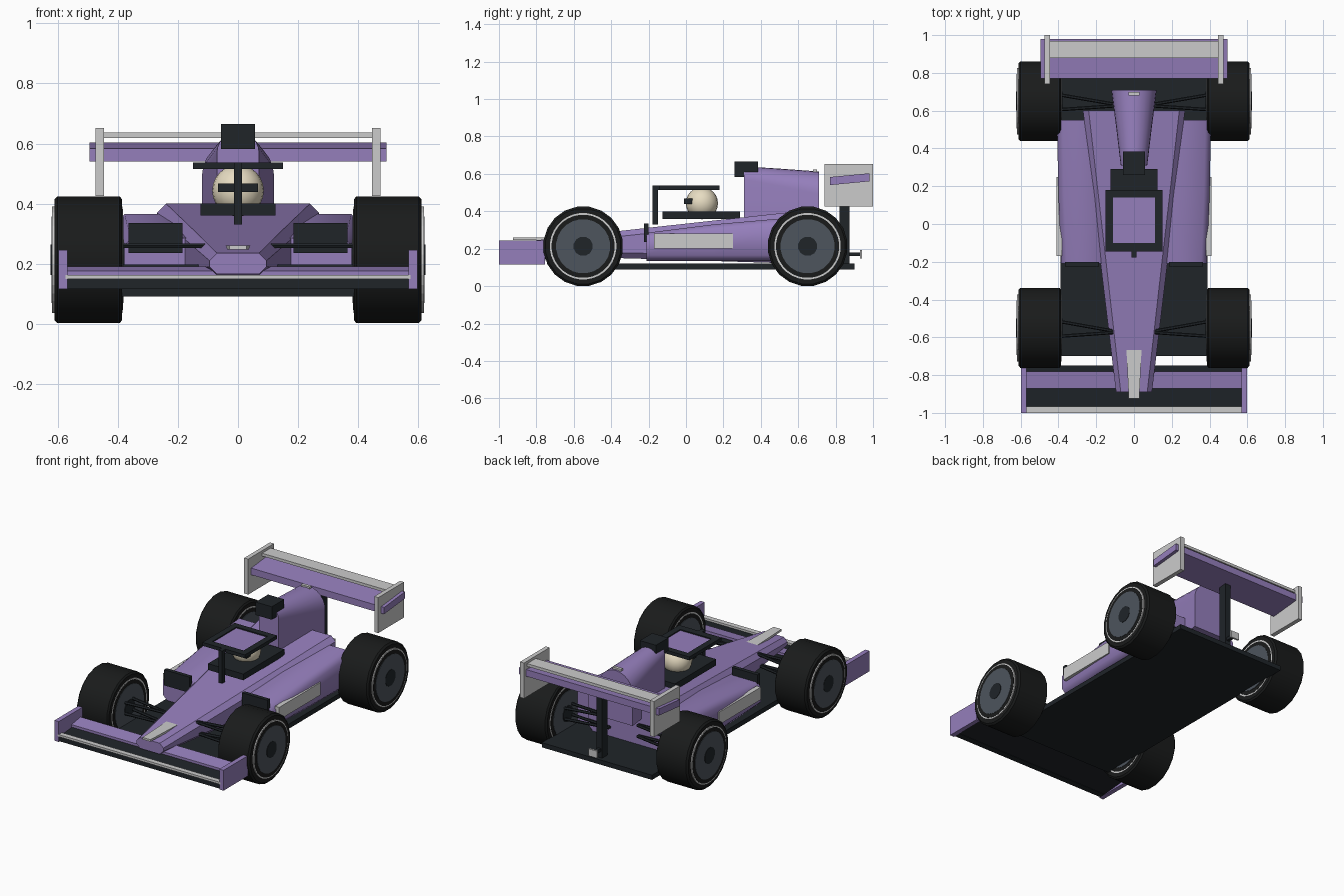
import bpy, bmesh, math
from mathutils import Vector

if "Cube" in bpy.data.objects:
    bpy.data.objects.remove(bpy.data.objects["Cube"])


def material(name, r, g, b):
    m = bpy.data.materials.new(name)
    m.diffuse_color = (r, g, b, 1)
    m.use_nodes = True
    m.node_tree.nodes["Principled BSDF"].inputs["Base Color"].default_value = m.diffuse_color
    return m


PURPLE = material("purple_paint", 0.30, 0.21, 0.50)
DARK = material("carbon", 0.014, 0.018, 0.022)
TYRE = material("rubber", 0.010, 0.011, 0.011)
LIGHT = material("light_trim", 0.56, 0.54, 0.56)
RIM = material("rim_grey", 0.075, 0.09, 0.11)
CREAM = material("cream", 0.80, 0.72, 0.54)


def finish(name, bm, mat, smooth=None):
    bmesh.ops.recalc_face_normals(bm, faces=bm.faces)
    me = bpy.data.meshes.new(name)
    bm.to_mesh(me)
    bm.free()
    me.materials.append(mat)
    ob = bpy.data.objects.new(name, me)
    bpy.context.collection.objects.link(ob)
    if smooth:
        bpy.context.view_layer.objects.active = ob
        bpy.ops.object.select_all(action='DESELECT')
        ob.select_set(True)
        bpy.ops.object.shade_smooth_by_angle(angle=math.radians(smooth))
    return ob


def loft(name, rings, mat, smooth=None):
    bm = bmesh.new()
    vs = [[bm.verts.new(p) for p in r] for r in rings]
    n = len(vs[0])
    for a, b in zip(vs, vs[1:]):
        for i in range(n):
            bm.faces.new((a[i], a[(i + 1) % n], b[(i + 1) % n], b[i]))
    bm.faces.new(vs[0])
    bm.faces.new(vs[-1])
    return finish(name, bm, mat, smooth)


def box(name, x, y, z, mat, rise=0):
    # rise lifts the rear edge, giving a wing its angle of attack
    rings = [[(x[0], yy, z[0] + r), (x[1], yy, z[0] + r),
              (x[1], yy, z[1] + r), (x[0], yy, z[1] + r)]
             for yy, r in ((y[0], 0), (y[1], rise))]
    return loft(name, rings, mat)


def pair(name, x, y, z, mat):
    for side, s in (("left", -1), ("right", 1)):
        box(f"{name}_{side}", (s * x[0], s * x[1]), y, z, mat)


def turned(name, x_r, c, mat, sides=20, smooth=None):
    # solid of revolution about the x axis: list of (x, radius)
    rings = [[(x, c[0] + r * math.sin(2 * math.pi * (i + .5) / sides),
               c[1] + r * math.cos(2 * math.pi * (i + .5) / sides))
              for i in range(sides)] for x, r in x_r]
    return loft(name, rings, mat, smooth)


def rod(name, a, b, r, mat):
    a, b = Vector(a), Vector(b)
    d = (b - a).normalized()
    u = d.cross(Vector((0, 0, 1))).normalized()
    w = d.cross(u)
    rings = [[p + r * (u * math.cos(t * math.pi / 3) + w * math.sin(t * math.pi / 3))
              for t in range(6)] for p in (a, b)]
    return loft(name, rings, mat)


def section(y, x0, x1, z0, z1, c):
    # chamfered rectangle across the car
    return [(x0 + c, y, z0), (x1 - c, y, z0), (x1, y, z0 + c), (x1, y, z1 - c),
            (x1 - c, y, z1), (x0 + c, y, z1), (x0, y, z1 - c), (x0, y, z0 + c)]


# Floor
box("floor", (-.39, .39), (-.70, .90), (.09, .12), DARK)

# Nose and main hull
loft("hull", [section(y, -w, w, z0, z1, c) for y, w, z0, z1, c in
              ((-.89, .095, .165, .235, .025), (-.20, .178, .145, .312, .03),
               (.60, .27, .12, .40, .03))], PURPLE, 40)
loft("nose_strip", [[(-w, y, .247), (w, y, .247), (w, y, .26), (-w, y, .26)]
                    for y, w in ((-.925, .028), (-.62, .042))], LIGHT)

# Sidepods with inlets and side panels
for side, s in (("left", -1), ("right", 1)):
    loft(f"sidepod_{side}", [[(s * x, yy, z) for x, yy, z in section(y, .13, w, .135, z1, .03)]
                             for y, w, z1 in ((-.21, .385, .285), (.15, .40, .33),
                                              (.55, .408, .365))], PURPLE, 50)
pair("inlet", (.185, .365), (-.225, -.20), (.235, .335), DARK)
pair("side_panel", (.38, .41), (-.17, .25), (.20, .28), LIGHT)

# Cockpit surround, helmet and visor
box("cockpit_base", (-.125, .125), (-.125, .29), (.36, .40), DARK)
bm = bmesh.new()
bmesh.ops.create_uvsphere(bm, u_segments=20, v_segments=12, radius=.086)
bmesh.ops.translate(bm, verts=bm.verts, vec=(0, .085, .443))
finish("helmet", bm, CREAM, 60)
box("visor", (-.066, .066), (-.01, .035), (.438, .467), DARK)

# Roof frame, panel and front post
box("roof_front_bar", (-.15, .15), (-.145, -.10), (.515, .537), DARK)
box("roof_rear_bar", (-.15, .15), (.14, .18), (.515, .537), DARK)
pair("roof_side_bar", (.11, .15), (-.145, .18), (.515, .537), DARK)
box("roof_panel", (-.112, .112), (-.102, .142), (.518, .530), PURPLE)
box("roof_post", (-.013, .013), (-.178, -.15), (.33, .537), DARK)
box("roof_post_link", (-.013, .013), (-.178, -.14), (.515, .537), DARK)

# Engine cover: half-round top on straight flanks
rings = []
for y, w, top in ((.31, .070, .64), (.50, .093, .628), (.71, .12, .613)):
    arc = [(w * math.cos(math.pi * i / 12), y, top - w + w * math.sin(math.pi * i / 12))
           for i in range(13)]
    rings.append([(w, y, .29)] + arc + [(-w, y, .29)])
loft("engine_cover", rings, PURPLE, 40)
box("air_intake", (-.057, .057), (.26, .385), (.582, .665), DARK)
box("cover_light", (-.03, .03), (.68, .70), (.605, .624), LIGHT)

# Front wing
box("front_wing_main", (-.575, .575), (-.975, -.75), (.115, .148), DARK, .022)
box("front_wing_lip", (-.575, .575), (-1.0, -.967), (.148, .162), LIGHT)
box("front_wing_lip_base", (-.575, .575), (-.99, -.95), (.115, .149), DARK)
box("front_wing_flap", (-.575, .575), (-.87, -.78), (.160, .176), PURPLE, .015)
pair("front_endplate", (.568, .598), (-1.0, -.755), (.115, .245), PURPLE)

# Rear wing, pillar and tail light
box("rear_wing_main", (-.495, .495), (.77, .98), (.54, .583), PURPLE, .02)
box("rear_wing_flap", (-.46, .46), (.88, .968), (.618, .636), LIGHT)
pair("rear_endplate", (.446, .474), (.74, 1.0), (.425, .652), LIGHT)
box("rear_pillar", (-.02, .02), (.822, .875), (.10, .56), DARK)
box("tail_light", (-.03, .03), (.93, .942), (.148, .193), LIGHT)
box("tail_light_arm", (-.01, .01), (.87, .932), (.16, .18), DARK)

# Wheels and suspension arms
Z, R = .213, .214
for end, y in (("front", -.55), ("rear", .65)):
    for side, s in (("left", -1), ("right", 1)):
        tag = f"{end}_{side}"
        c = (y, Z)
        turned(f"tyre_{tag}", [(s * x, r) for x, r in
                               ((.386, .203), (.394, R), (.602, R), (.612, .203))], c, TYRE, 20, 30)
        turned(f"rim_ring_{tag}", [(s * .384, .178), (s * .619, .178)], c, LIGHT, 32)
        turned(f"tyre_wall_{tag}", [(s * .383, .169), (s * .620, .169)], c, TYRE, 32)
        turned(f"rim_{tag}", [(s * .381, .145), (s * .622, .145)], c, RIM, 24)
        turned(f"hub_{tag}", [(s * .378, .052), (s * .624, .052)], c, DARK, 12)
        inner = .11 if end == "front" else .10
        for level, z in (("lower", .19), ("upper", .26)):
            for arm, dy in (("a", -.045), ("b", .035)):
                rod(f"{level}_arm_{arm}_{tag}", (s * inner, y - .02 + dy * .1, z),
                    (s * .40, y + dy, z), .009, DARK)
